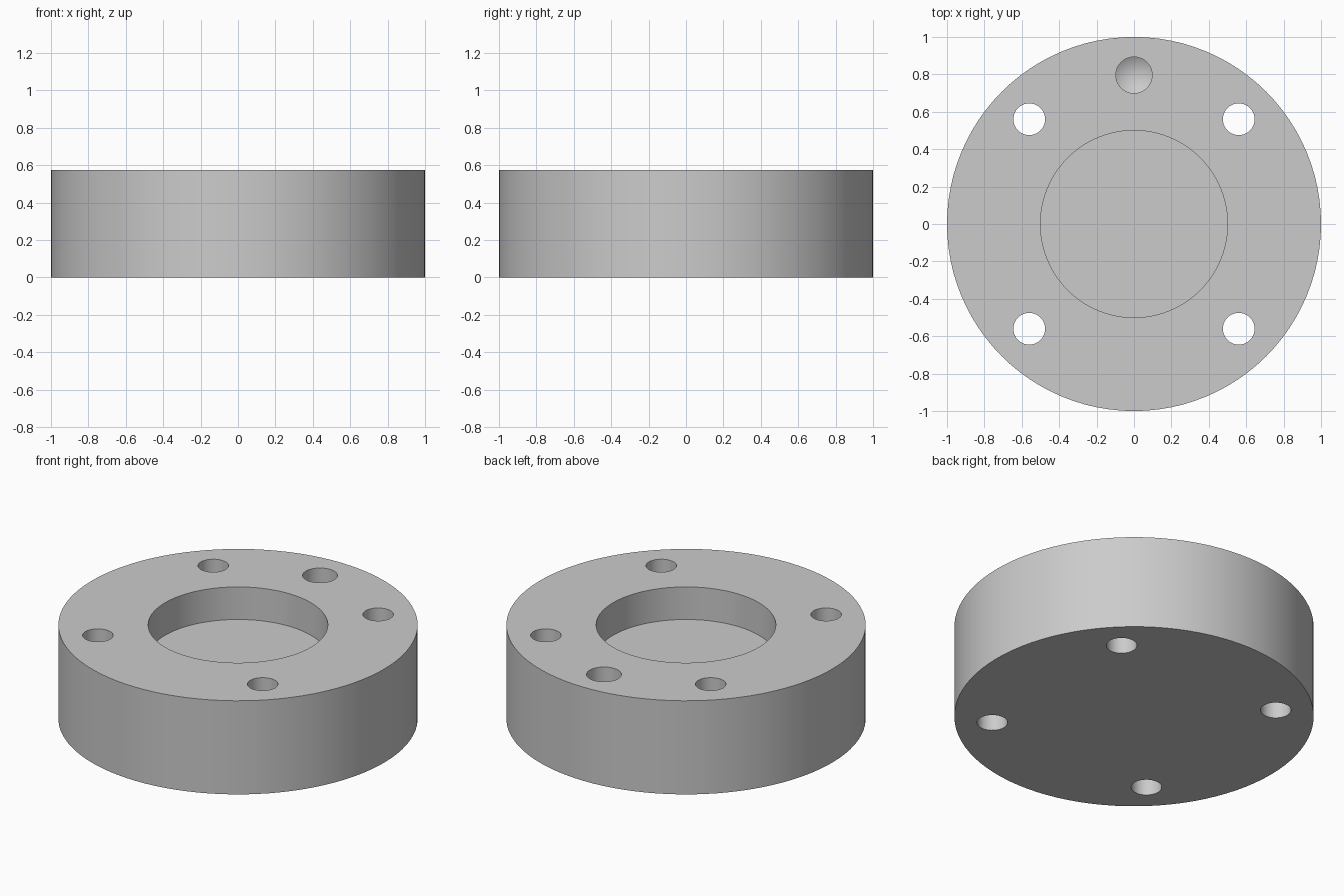
import bpy, bmesh, math

cube = bpy.data.objects.get("Cube")
if cube:
    bpy.data.objects.remove(cube, do_unlink=True)

HEIGHT = 0.575
RECESS_DEPTH = 0.2
BLIND_DEPTH = 0.35
BOLT = 0.56

grey = bpy.data.materials.new("plain grey")
grey.use_nodes = True
colour = (0.6, 0.6, 0.6, 1)
grey.diffuse_color = colour
grey.node_tree.nodes["Principled BSDF"].inputs["Base Color"].default_value = colour


def cylinder(name, radius, bottom, top, x=0, y=0, sides=48, tip=0):
    """Upright cylinder, optionally ending in a conical drill tip below."""
    bm = bmesh.new()
    bmesh.ops.create_cone(bm, cap_ends=True, segments=sides,
                          radius1=radius, radius2=radius, depth=top - bottom)
    bmesh.ops.translate(bm, verts=bm.verts, vec=(0, 0, (top + bottom) / 2))
    if tip:
        floor = min(bm.faces, key=lambda f: f.calc_center_median().z)
        point = bmesh.ops.poke(bm, faces=[floor])["verts"][0]
        point.co.z -= tip
    bmesh.ops.translate(bm, verts=bm.verts, vec=(x, y, 0))
    mesh = bpy.data.meshes.new(name)
    bm.to_mesh(mesh)
    bm.free()
    mesh.materials.append(grey)
    obj = bpy.data.objects.new(name, mesh)
    bpy.context.collection.objects.link(obj)
    return obj


# Solid disc
flange = cylinder("flange_body", 1, 0, HEIGHT, sides=96)

# Central recess, blind drilled hole and four bolt holes
cutters = [
    cylinder("recess_cutter", 0.5, HEIGHT - RECESS_DEPTH, 1, sides=96),
    cylinder("blind_hole_cutter", 0.097, HEIGHT - BLIND_DEPTH, 1, y=0.796, tip=0.058),
]
for sx in (-1, 1):
    for sy in (-1, 1):
        cutters.append(cylinder("bolt_hole_cutter", 0.085, -0.5, 1, sx * BOLT, sy * BOLT))

# Cut every hole, then discard the cutters
bpy.ops.object.select_all(action='DESELECT')
bpy.context.view_layer.objects.active = flange
flange.select_set(True)
for cutter in cutters:
    cutter.hide_render = True
    mod = flange.modifiers.new("cut", 'BOOLEAN')
    mod.operation = 'DIFFERENCE'
    mod.solver = 'EXACT'
    mod.object = cutter
    bpy.ops.object.modifier_apply(modifier=mod.name)
for cutter in cutters:
    bpy.data.objects.remove(cutter, do_unlink=True)

# Round walls smooth, rims crisp
bpy.ops.object.shade_smooth_by_angle(angle=math.radians(25))
